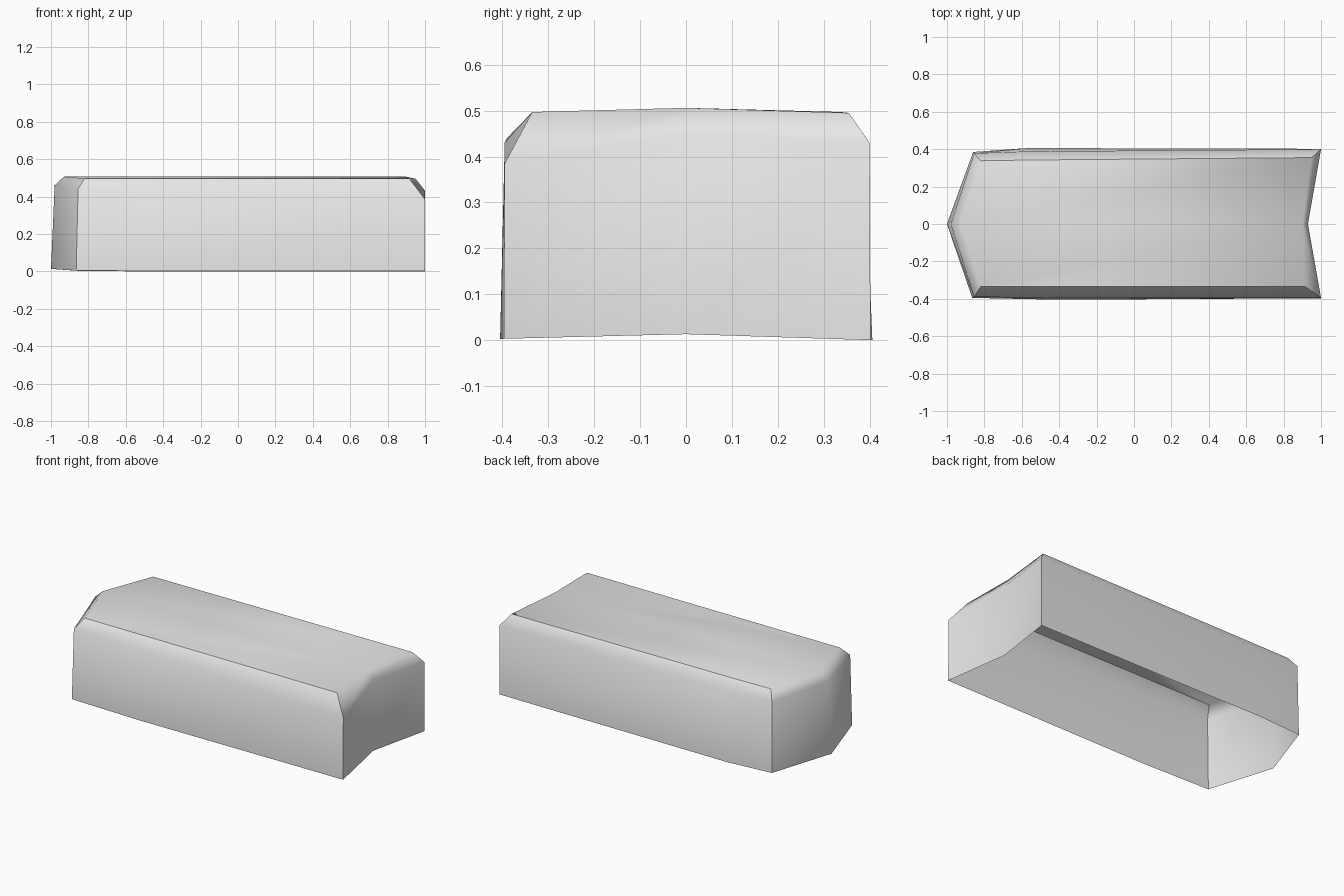
import bpy
import bmesh

# Remove the default object
default_cube = bpy.data.objects.get("Cube")
if default_cube:
    bpy.data.objects.remove(default_cube, do_unlink=True)

# Plain grey material
grey = bpy.data.materials.new("light grey")
grey.use_nodes = True
grey.diffuse_color = (0.8, 0.8, 0.8, 1)
grey.node_tree.nodes["Principled BSDF"].inputs["Base Color"].default_value = grey.diffuse_color

# Upright ribs around the shell, each running rim -> shoulder -> top edge
ribs = {
    "pointed_end": [(-1, 0, .013), (-.98, 0, .46), (-.93, 0, .506)],
    "front_point_corner": [(-.865, -.395, .004), (-.855, -.39, .44), (-.82, -.335, .497)],
    "front_bulge": [(-.4, -.405, .002), (-.4, -.395, .43), (-.4, -.335, .497)],
    "front_notch_corner": [(1, -.397, .003), (1, -.395, .385), (.915, -.335, .497)],
    "notched_end": [(.93, 0, .013), (.93, 0, .45), (.9, 0, .506)],
    "back_notch_corner": [(1, .402, 0), (1, .4, .43), (.95, .355, .495)],
    "back_bulge": [(-.57, .406, 0), (-.57, .388, .435), (-.57, .342, .496)],
    "back_point_corner": [(-.86, .385, .003), (-.855, .378, .44), (-.82, .338, .497)],
}

bm = bmesh.new()
verts = {name: [bm.verts.new(point) for point in rib] for name, rib in ribs.items()}
names = list(verts)

# Side walls and the chamfer above them
for name, following in zip(names, names[1:] + names[:1]):
    a, b = verts[name], verts[following]
    for level in range(2):
        bm.faces.new((a[level], b[level], b[level + 1], a[level + 1]))

# Top: two slopes meeting on a low central ridge; the underside stays open
tops = [verts[name][2] for name in names]
bm.faces.new(tops[:5])
bm.faces.new(tops[4:] + tops[:1])


def mark_sharp(a, b):
    edge = bm.edges.get((a, b))
    if edge:
        edge.smooth = False


# Hard corners at the ends and hard lines along both sides of the top
for name in names:
    if name.endswith("corner"):
        rib = verts[name]
        mark_sharp(rib[0], rib[1])
        mark_sharp(rib[1], rib[2])
for side in ("front", "back"):
    bulge = verts[side + "_bulge"][2]
    for end in ("_point_corner", "_notch_corner"):
        mark_sharp(bulge, verts[side + end][2])

for face in bm.faces:
    face.smooth = True

mesh = bpy.data.meshes.new("block_shell")
bm.to_mesh(mesh)
bm.free()
mesh.materials.append(grey)
shell = bpy.data.objects.new("block_shell", mesh)
bpy.context.collection.objects.link(shell)
